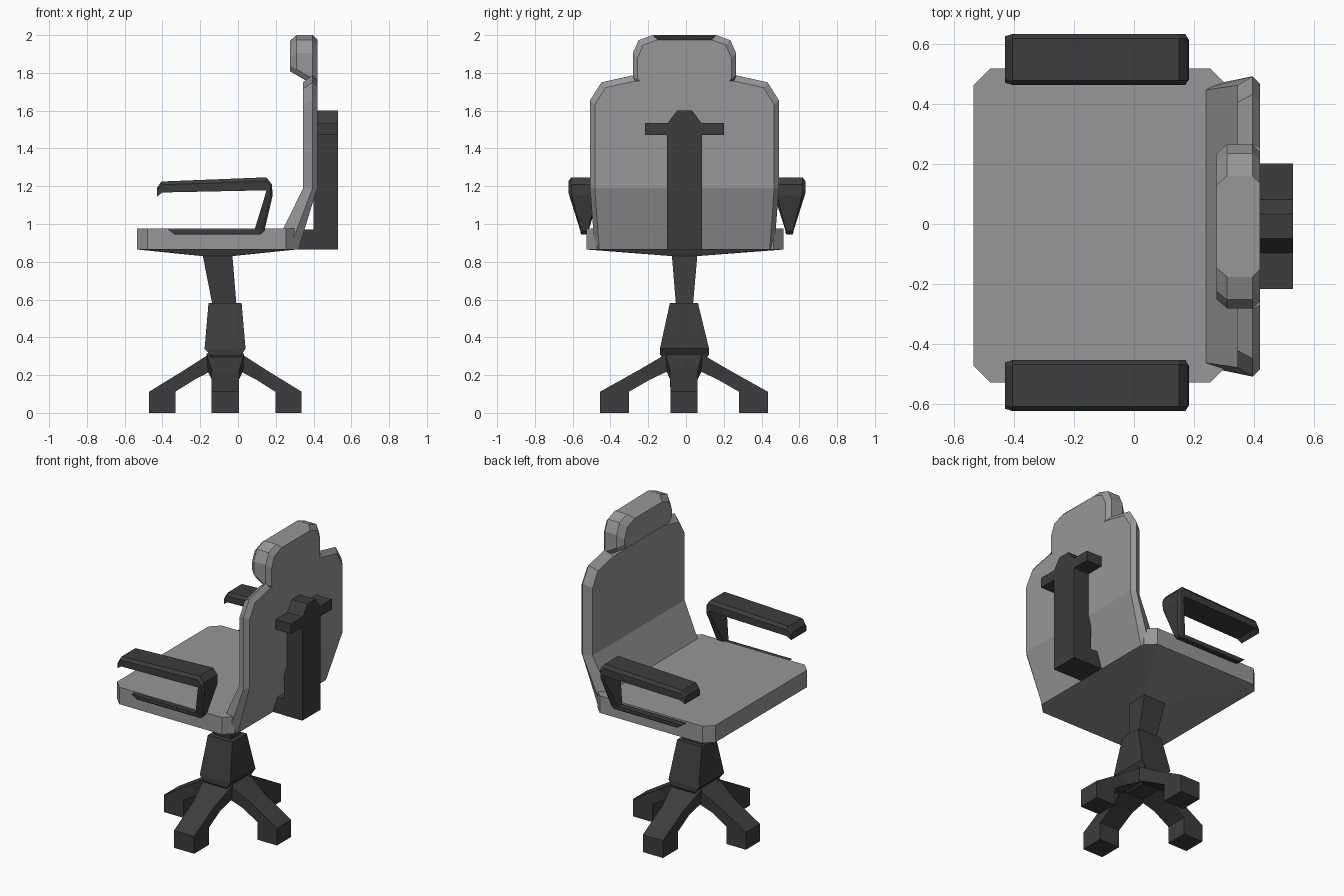
import bpy, bmesh

if "Cube" in bpy.data.objects:
    bpy.data.objects.remove(bpy.data.objects["Cube"])


def material(name, v):
    m = bpy.data.materials.new(name)
    m.diffuse_color = (v, v, v, 1)
    m.use_nodes = True
    m.node_tree.nodes["Principled BSDF"].inputs["Base Color"].default_value = m.diffuse_color
    return m


GREY = material("grey upholstery", 0.31)
DARK = material("dark plastic", 0.046)


def loft(name, rings, mat):
    """Skin a list of equal-length point rings and cap both ends."""
    bm = bmesh.new()
    rows = [[bm.verts.new(p) for p in r] for r in rings]
    n = len(rows[0])
    for a, b in zip(rows, rows[1:]):
        for i in range(n):
            j = (i + 1) % n
            bm.faces.new((a[i], a[j], b[j], b[i]))
    bm.faces.new(rows[0])
    bm.faces.new(rows[-1])
    bmesh.ops.recalc_face_normals(bm, faces=bm.faces)
    me = bpy.data.meshes.new(name)
    bm.to_mesh(me)
    bm.free()
    me.materials.append(mat)
    ob = bpy.data.objects.new(name, me)
    bpy.context.collection.objects.link(ob)
    return ob


def rect(x0, x1, y0, y1, z):
    return [(x0, y0, z), (x1, y0, z), (x1, y1, z), (x0, y1, z)]


def octagon(x0, x1, y0, y1, z, c):
    return [(x0 + c, y0, z), (x1 - c, y0, z), (x1, y0 + c, z), (x1, y1 - c, z),
            (x1 - c, y1, z), (x0 + c, y1, z), (x0, y1 - c, z), (x0, y0 + c, z)]


# Seat cushion with shallow tapered underside
loft("seat", [octagon(-.187, -.03, -.075, .06, .83, .004),
              octagon(-.535, .31, -.527, .517, .865, .055),
              octagon(-.535, .31, -.527, .517, .975, .055)], GREY)

# Backrest: each row has front, middle and back layers; bends below z 1.19
YB = -.008
layers = [(.345, .94, .49), (.395, 1, .38), (.42, .95, .31)]
rings = []
for w, z in [(.475, .865), (.50, 1.19), (.50, 1.655), (.44, 1.75), (.275, 1.787)]:
    right, left = [], []
    for x, s, slope in layers:
        zz = 1.19 + (z - 1.19) * (s if z > 1.19 else 1)
        xx = x + min(0, z - 1.19) * slope
        right.append((xx, YB + w * s, zz))
        left.append((xx, YB - w * s, zz))
    rings.append(right + left[::-1])
loft("backrest", rings, GREY)

# Headrest: thicker cushion, flush with the rear of the backrest
rings = []
for w, z in [(.25, 1.79), (.273, 1.82), (.273, 1.905), (.243, 1.973), (.168, 2.0)]:
    right, left = [], []
    for x, inset in [(.275, .03), (.31, 0), (.395, 0), (.42, .025)]:
        if z > 1.9:
            zz = z - inset
        else:
            zz = z - .05 if x > .35 else z + inset * .6
        right.append((x, YB + w - inset, zz))
        left.append((x, YB - w + inset, zz))
    rings.append(right + left[::-1])
loft("headrest", rings, GREY)

# Rear support: upright, cross bar and foot under the backrest
loft("back_support", [rect(.40, .53, -.10, .085, .865),
                      rect(.40, .53, -.10, .085, 1.53),
                      rect(.40, .53, -.048, .033, 1.60)], DARK)
loft("back_cross_bar", [rect(.41, .53, -.216, .202, 1.47),
                        rect(.41, .53, -.216, .202, 1.535)], DARK)
loft("back_support_foot", [rect(.29, .42, -.10, .085, .866),
                           rect(.29, .42, -.10, .085, .97)], DARK)

# Armrests: outer (x, z), inner (x, z), half width along the loop
arm = [(-.43, 1.19, -.43, 1.145, .077),
       (-.405, 1.225, -.40, 1.167, .085),
       (.15, 1.247, .135, 1.178, .085),
       (.18, 1.21, .15, 1.177, .085),
       (.183, 1.15, .143, 1.15, .08),
       (.14, .965, .088, .97, .022),
       (.12, .945, .08, .97, .02),
       (-.335, .945, -.37, .97, .02)]
for side, label in ((1, "left"), (-1, "right")):
    rings = []
    for ox, oz, ix, iz, w in arm:
        mx, mz = ox + (ix - ox) * .3, oz + (iz - oz) * .3
        c = .005 + side * .543
        t = w * .82
        rings.append([(ox, c - t, oz), (ox, c + t, oz), (mx, c + w, mz),
                      (ix, c + w, iz), (ix, c - w, iz), (mx, c - w, mz)])
    loft(label + "_armrest", rings, DARK)

# Column and sleeve
loft("column", [rect(-.135, -.008, -.053, .037, .57),
                rect(-.187, -.03, -.075, .06, .835)], DARK)
loft("sleeve", [rect(-.13, -.01, -.08, .065, .22),
                rect(-.15, .02, -.138, .122, .31),
                rect(-.177, .04, -.138, .122, .34),
                rect(-.156, .019, -.085, .063, .583)], DARK)

# Four legs: outer (r, z), inner (r, z), half width
leg = [(.08, .315, .05, .235, .10), (.22, .225, .16, .178, .073),
       (.404, .112, .265, .112, .072), (.404, 0, .265, 0, .072)]
CX, CY = -.067, -.011
for i, (dx, dy) in enumerate([(1, 0), (0, 1), (-1, 0), (0, -1)]):
    k = 1.1 if dy else 1.0
    rings = []
    for ro, zo, ri, zi, w in leg:
        rings.append([(CX + dx * r * k - dy * s, CY + dy * r * k + dx * s, z)
                      for r, z, s in ((ro, zo, w), (ro, zo, -w),
                                      (ri, zi, -w), (ri, zi, w))])
    loft("leg_%d" % (i + 1), rings, DARK)
